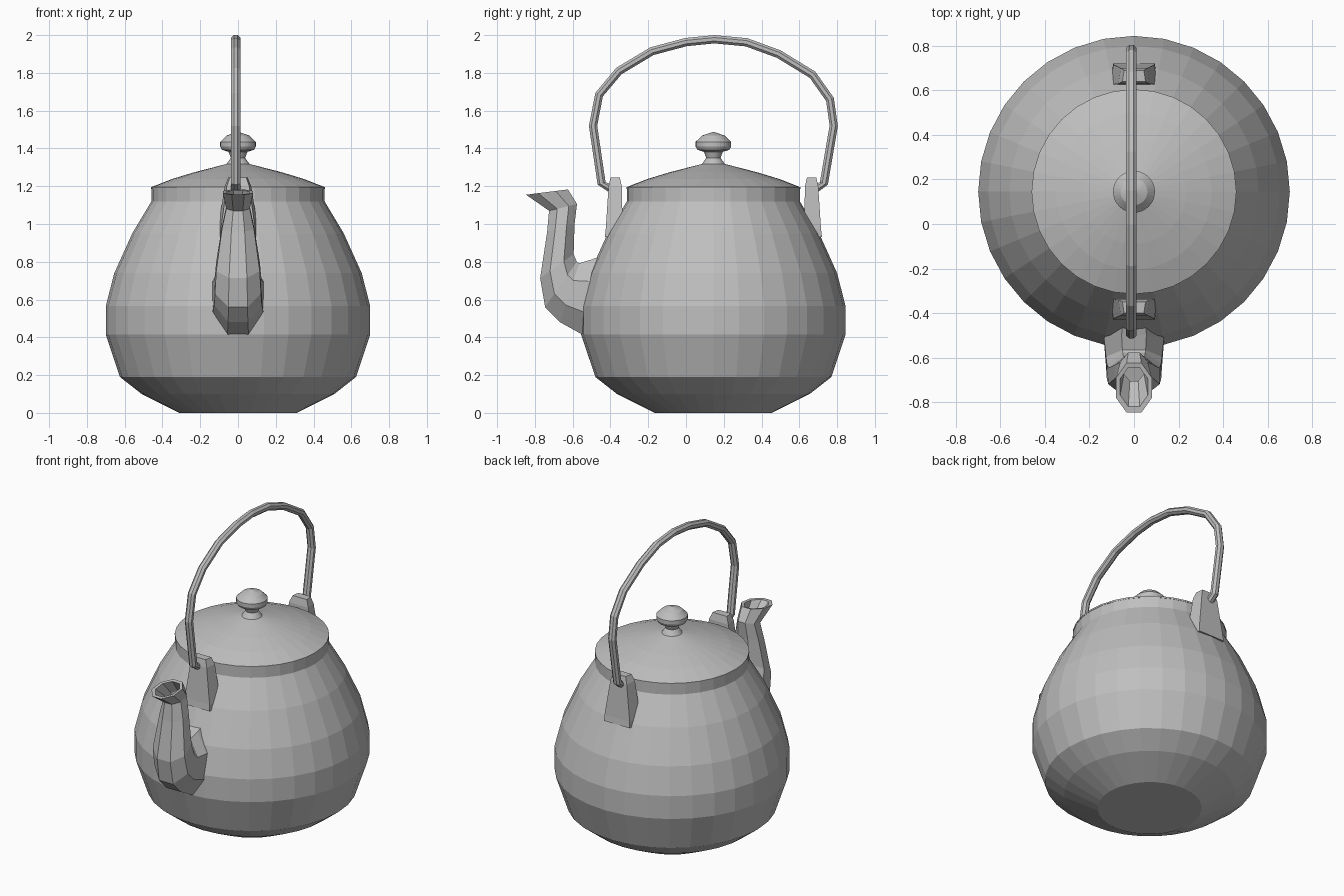
import bpy, bmesh, math
from mathutils import Vector

if "Cube" in bpy.data.objects:
    bpy.data.objects.remove(bpy.data.objects["Cube"])

CY = 0.145  # body axis, offset because the spout reaches forward

metal = bpy.data.materials.new("grey_metal")
metal.diffuse_color = (0.52, 0.52, 0.52, 1)
metal.use_nodes = True
metal.node_tree.nodes["Principled BSDF"].inputs["Base Color"].default_value = metal.diffuse_color


def finish(name, bm):
    bmesh.ops.recalc_face_normals(bm, faces=bm.faces)
    me = bpy.data.meshes.new(name)
    bm.to_mesh(me)
    bm.free()
    me.materials.append(metal)
    ob = bpy.data.objects.new(name, me)
    bpy.context.collection.objects.link(ob)
    return ob


def loft(name, rings):
    """Skin a list of equal-length point rings and cap both ends."""
    bm = bmesh.new()
    vs = [[bm.verts.new(p) for p in r] for r in rings]
    n = len(vs[0])
    for a, b in zip(vs, vs[1:]):
        for i in range(n):
            j = (i + 1) % n
            bm.faces.new((a[i], a[j], b[j], b[i]))
    bm.faces.new(vs[0])
    bm.faces.new(vs[-1])
    return finish(name, bm)


def turned(name, profile, seg=32):
    return loft(name, [[(r * math.sin(2 * math.pi * i / seg),
                         CY + r * math.cos(2 * math.pi * i / seg), z)
                        for i in range(seg)] for r, z in profile])


def octagon(outer, inner, w, x=0.0):
    """Eight-sided ring between two (y, z) points, half width w in x."""
    o, n = Vector((x, *outer)), Vector((x, *inner))
    c, u = (o + n) / 2, (o - n) / 2
    k = 1 / math.cos(math.pi / 8)
    return [c + u * (k * math.cos(math.pi / 8 + i * math.pi / 4))
            + Vector((w * k * math.sin(math.pi / 8 + i * math.pi / 4), 0, 0))
            for i in range(8)]


# Body and lid
turned("body", [(0.31, 0), (0.51, 0.10), (0.625, 0.19), (0.70, 0.415),
                (0.70, 0.565), (0.655, 0.74), (0.56, 0.95),
                (0.458, 1.12), (0.458, 1.19)])
turned("lid", [(0.46, 1.185), (0.46, 1.195), (0.35, 1.238), (0.235, 1.273),
               (0.06, 1.318), (0.01, 1.322)])

# Knob
turned("knob", [(0.065, 1.312), (0.038, 1.35), (0.05, 1.382), (0.085, 1.393),
                (0.094, 1.41), (0.094, 1.435), (0.06, 1.468), (0.004, 1.487)])

# Spout: outer point, inner point, half width, then a hollow mouth
spout = [((-0.48, 0.39), (-0.42, 0.84), 0.125),
         ((-0.555, 0.418), (-0.50, 0.812), 0.134),
         ((-0.667, 0.48), (-0.566, 0.792), 0.126),
         ((-0.746, 0.56), (-0.578, 0.80), 0.122),
         ((-0.772, 0.714), (-0.595, 0.84), 0.115),
         ((-0.735, 0.96), (-0.590, 1.00), 0.085),
         ((-0.725, 1.07), (-0.577, 1.106), 0.062),
         ((-0.847, 1.155), (-0.625, 1.183), 0.08),
         ((-0.82, 1.157), (-0.645, 1.178), 0.062),
         ((-0.705, 1.07), (-0.597, 1.10), 0.045),
         ((-0.71, 0.96), (-0.61, 0.99), 0.05)]
loft("spout", [octagon(*s) for s in spout])

# Bail handle: eight-sided tube along a path in the middle plane
path = [(-0.40, 1.19), (-0.447, 1.215), (-0.492, 1.52), (-0.46, 1.685),
        (-0.355, 1.81), (-0.18, 1.915), (0, 1.963), (0.15, 1.978),
        (0.32, 1.962), (0.49, 1.90), (0.67, 1.79), (0.762, 1.66),
        (0.782, 1.52), (0.73, 1.215), (0.69, 1.19)]
pts = [Vector(p) for p in path]
rings = []
for i, p in enumerate(pts):
    t = (pts[min(i + 1, len(pts) - 1)] - pts[max(i - 1, 0)]).normalized()
    n = Vector((-t.y, t.x)) * 0.022
    rings.append(octagon(p + n, p - n, 0.024, -0.012))
loft("handle", rings)

# Lugs that hold the handle, mirrored front and back
for name, s in (("front_lug", -1), ("back_lug", 1)):
    # z, half width, inner and outer distance from the body axis
    rows = [(0.93, 0.11, 0.46, 0.575), (0.97, 0.107, 0.48, 0.57),
            (1.20, 0.07, 0.485, 0.555), (1.245, 0.052, 0.495, 0.545)]
    loft(name, [[(-w, CY + s * a, z), (w, CY + s * a, z),
                 (w * 0.85, CY + s * b, z), (-w * 0.85, CY + s * b, z)]
                for z, w, a, b in rows])
